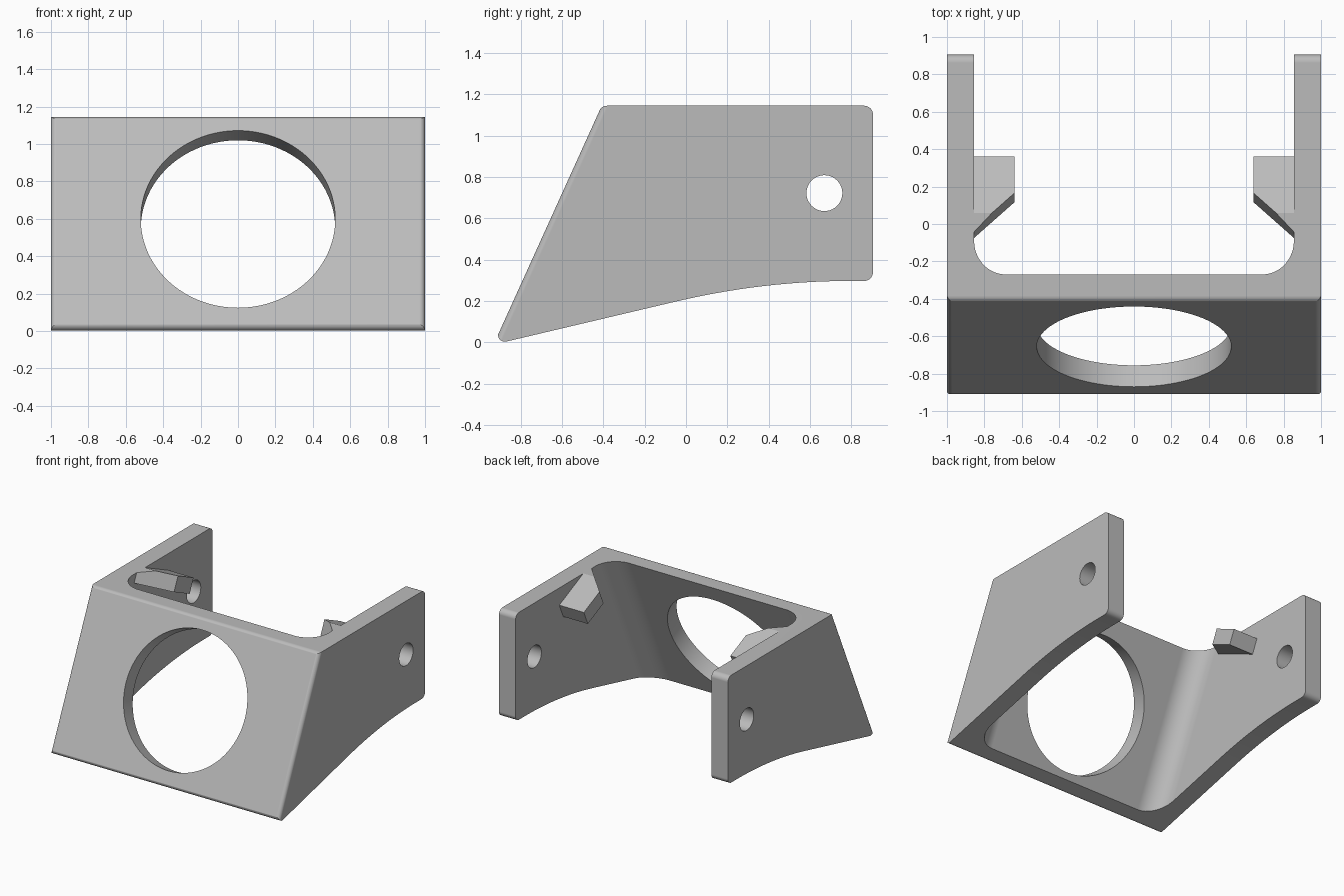
import bpy, bmesh, math
from mathutils import Vector

if "Cube" in bpy.data.objects:
    bpy.data.objects.remove(bpy.data.objects["Cube"], do_unlink=True)

TOP = 1.145                    # height of the top face
K = 0.453                      # backward lean of the front plate, y per z
SLANT = Vector((0, K, 1)).normalized()
FRONT_Y = -0.408               # front plate outside at the top
WALL_X = 0.855                 # inner face of the side walls

grey = bpy.data.materials.new("plain grey")
grey.use_nodes = True
grey.diffuse_color = (0.5, 0.5, 0.5, 1)
grey.node_tree.nodes["Principled BSDF"].inputs["Base Color"].default_value = (0.5, 0.5, 0.5, 1)


def fillet(prev, corner, nxt, r, n=8):
    """Arc of points rounding a 2D corner."""
    c = Vector(corner)
    a, b = (Vector(prev) - c).normalized(), (Vector(nxt) - c).normalized()
    half = a.angle(b) / 2
    centre = c + (a + b).normalized() * r / math.sin(half)
    start = c + a * r / math.tan(half) - centre
    end = c + b * r / math.tan(half) - centre
    sweep = math.pi - 2 * half
    return [centre + (start * math.sin((1 - i / n) * sweep) + end * math.sin(i / n * sweep))
            / math.sin(sweep) for i in range(n + 1)]


def prism(name, ring, offset):
    """Solid made by sweeping a 3D ring along an offset."""
    bm = bmesh.new()
    lower = [bm.verts.new(p) for p in ring]
    upper = [bm.verts.new(Vector(p) + Vector(offset)) for p in ring]
    bm.faces.new(lower)
    bm.faces.new(upper)
    for i in range(len(ring)):
        j = (i + 1) % len(ring)
        bm.faces.new((lower[i], lower[j], upper[j], upper[i]))
    bmesh.ops.recalc_face_normals(bm, faces=bm.faces)
    mesh = bpy.data.meshes.new(name)
    bm.to_mesh(mesh)
    bm.free()
    mesh.materials.append(grey)
    obj = bpy.data.objects.new(name, mesh)
    bpy.context.collection.objects.link(obj)
    return obj


def activate(obj):
    bpy.ops.object.select_all(action='DESELECT')
    obj.select_set(True)
    bpy.context.view_layer.objects.active = obj


def combine(obj, tool, operation):
    tool.hide_render = True
    mod = obj.modifiers.new("cut", 'BOOLEAN')
    mod.operation, mod.object, mod.solver = operation, tool, 'EXACT'
    activate(obj)
    bpy.ops.object.modifier_apply(modifier=mod.name)
    bpy.data.objects.remove(tool, do_unlink=True)


def circle(centre, u, v, r, n):
    return [Vector(centre) + r * (math.cos(2 * math.pi * i / n) * Vector(u)
            + math.sin(2 * math.pi * i / n) * Vector(v)) for i in range(n)]


# U-shaped plan, leaning back along the slant
outer = fillet((1, 2), (1, FRONT_Y), (-1, FRONT_Y), 0.03, 6)
inner = [Vector((0.685 + 0.17 * math.cos(a), -0.09 - 0.18 * math.sin(a)))
         for a in [i * math.pi / 24 for i in range(13)]]
half = [Vector((WALL_X, 3))] + inner
right_half = [Vector((-p.x, p.y)) for p in reversed(half)]
left_out = [Vector((1, 3))] + outer
right_out = [Vector((-p.x, p.y)) for p in reversed(left_out)]
plan = left_out + right_out + list(reversed(right_half)) + list(reversed(half))
z0, z1 = -0.2, 1.4
bracket = prism("bracket", [(p.x, p.y + (z0 - TOP) * K, z0) for p in plan],
                (0, (z1 - z0) * K, z1 - z0))

# Side outline with an arched underside
front_top = (FRONT_Y - 0.002, TOP)
front_low = (-0.935, -0.012)
back_low, back_top = (0.905, 0.297), (0.905, TOP)
arch = [Vector((0.8 - 0.85 * t, 0.297 - 0.1 * t * t)) for t in [i / 14 for i in range(15)]]
outline = (fillet(front_low, front_top, back_top, 0.042)
           + fillet(front_top, back_top, back_low, 0.042)
           + fillet(back_top, back_low, arch[0], 0.042)
           + arch + fillet(arch[-1], front_low, front_top, 0.033, 10))
combine(bracket, prism("side_outline", [(-1.1, p.x, p.y) for p in outline], (2.2, 0, 0)),
        'INTERSECT')

# Large round opening square to the front plate, and the pivot holes
axis = Vector((0, SLANT.z, -SLANT.y))
opening = circle(Vector((0, -0.655, 0.598)) - axis * 0.3, (1, 0, 0), SLANT, 0.52, 96)
combine(bracket, prism("opening_cutter", opening, axis * 0.6), 'DIFFERENCE')
pivot = circle((-1.2, 0.67, 0.722), (0, 1, 0), (0, 0, 1), 0.087, 40)
combine(bracket, prism("pivot_cutter", pivot, (2.4, 0, 0)), 'DIFFERENCE')

activate(bracket)
bpy.ops.object.shade_smooth_by_angle(angle=math.radians(28))
weighted = bracket.modifiers.new("even shading", 'WEIGHTED_NORMAL')
weighted.keep_sharp = True

# Tilted stop tabs on the inner walls, trimmed flush with the top
tab_plan = [(WALL_X, 0.36), (0.64, 0.36), (0.64, 0.165), (WALL_X, -0.025)]
tabs = prism("stop_tabs", [(x, y, TOP - (y - 0.06) * K) for x, y in tab_plan], SLANT * -0.12)
bm = bmesh.new()
bm.from_mesh(tabs.data)
cut = bmesh.ops.bisect_plane(bm, geom=bm.verts[:] + bm.edges[:] + bm.faces[:],
                             plane_co=(0, 0, TOP), plane_no=(0, 0, 1), clear_outer=True)
bmesh.ops.holes_fill(bm, edges=[e for e in bm.edges if e.is_boundary])
bmesh.ops.recalc_face_normals(bm, faces=bm.faces)
bm.to_mesh(tabs.data)
bm.free()
tabs.modifiers.new("both sides", 'MIRROR').use_mirror_merge = False
